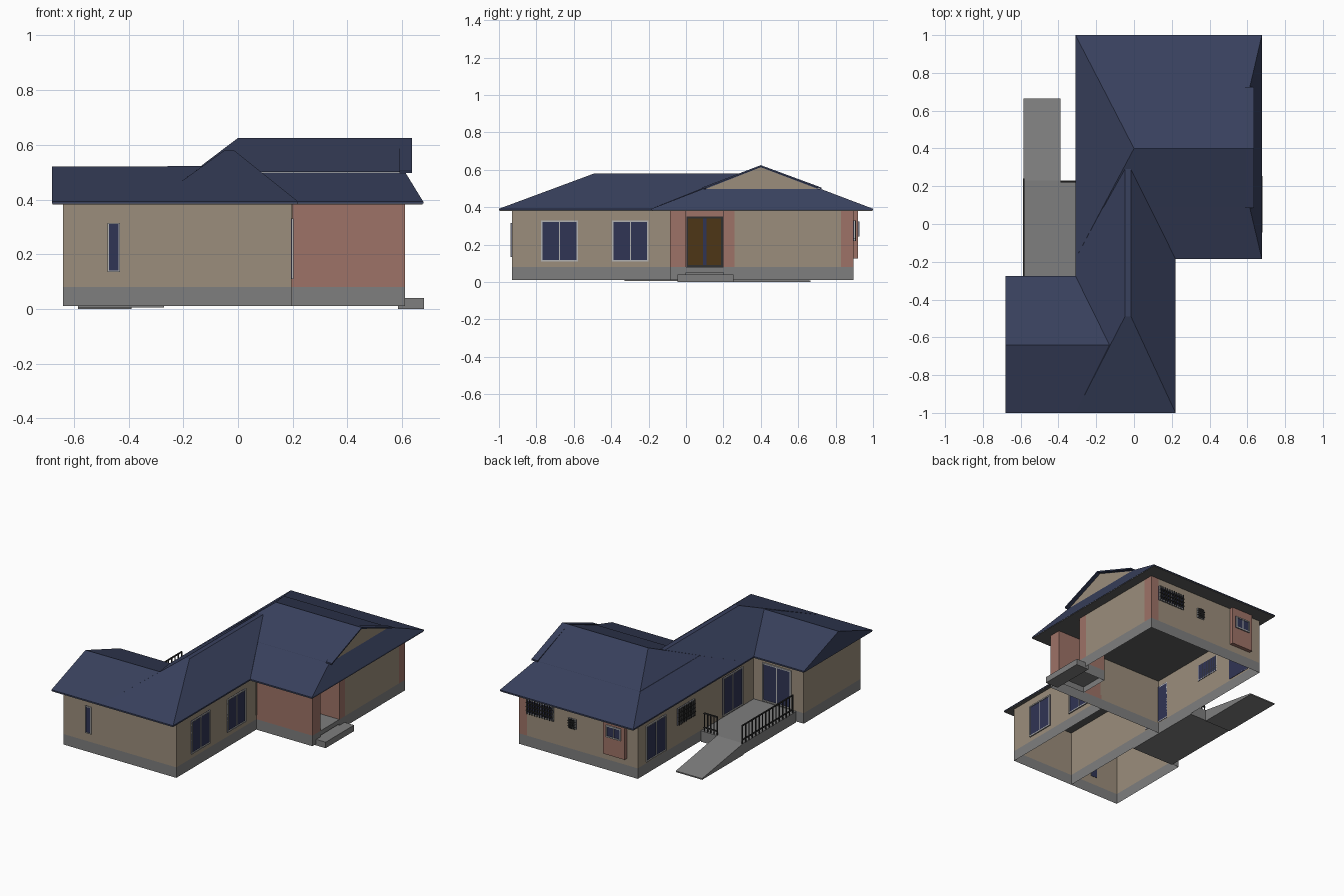
import bpy, bmesh

if "Cube" in bpy.data.objects:
    bpy.data.objects.remove(bpy.data.objects["Cube"])


def material(name, rgb):
    m = bpy.data.materials.new(name)
    m.diffuse_color = (*rgb, 1)
    m.use_nodes = True
    m.node_tree.nodes["Principled BSDF"].inputs["Base Color"].default_value = m.diffuse_color
    return m


NAVY = material("roof_navy", (0.04, 0.052, 0.11))
BEIGE = material("wall_beige", (0.33, 0.27, 0.2))
RED = material("wall_red", (0.34, 0.17, 0.135))
GREY = material("concrete", (0.21, 0.21, 0.21))
DARK = material("dark_metal", (0.03, 0.03, 0.03))
SOFFIT = material("soffit_grey", (0.11, 0.11, 0.11))
GLASS = material("glass", (0.03, 0.035, 0.09))
FRAME = material("frame", (0.45, 0.45, 0.45))
BROWN = material("door_brown", (0.075, 0.037, 0.008))


def finish(name, bm, mat):
    me = bpy.data.meshes.new(name)
    bm.to_mesh(me)
    bm.free()
    ob = bpy.data.objects.new(name, me)
    me.materials.append(mat)
    bpy.context.collection.objects.link(ob)
    return ob


def hull(name, pts, mat):
    bm = bmesh.new()
    for p in pts:
        bm.verts.new(p)
    r = bmesh.ops.convex_hull(bm, input=bm.verts[:])
    junk = [v for v in bm.verts if not v.link_faces]
    bmesh.ops.delete(bm, geom=junk, context='VERTS')
    bmesh.ops.dissolve_limit(bm, angle_limit=0.01, verts=bm.verts[:], edges=bm.edges[:])
    bmesh.ops.recalc_face_normals(bm, faces=bm.faces[:])
    return finish(name, bm, mat)


def boxes(name, specs, mat):
    """One object from several (x0, x1, y0, y1, z0, z1) boxes."""
    bm = bmesh.new()
    for x0, x1, y0, y1, z0, z1 in specs:
        vs = bmesh.ops.create_cube(bm, size=1)['verts']
        for v in vs:
            v.co = ((x0 + x1) / 2 + v.co.x * (x1 - x0),
                    (y0 + y1) / 2 + v.co.y * (y1 - y0),
                    (z0 + z1) / 2 + v.co.z * (z1 - z0))
    return finish(name, bm, mat)


def wall(name, pts, mat, z0=0.08, z1=0.387):
    """Thin wall following a plan line."""
    bm = bmesh.new()
    lo = [bm.verts.new((x, y, z0)) for x, y in pts]
    hi = [bm.verts.new((x, y, z1)) for x, y in pts]
    for i in range(len(pts) - 1):
        bm.faces.new((lo[i], lo[i + 1], hi[i + 1], hi[i]))
    return finish(name, bm, mat)


def rect(x0, x1, y0, y1, z):
    return [(x, y, z) for x in (x0, x1) for y in (y0, y1)]


def window(name, axis, pos, out, u0, u1, z0, z1, panes=2, bars=0, glass=GLASS, frame=FRAME, t=0.008):
    """Framed opening on the wall plane axis = pos, facing direction out."""
    def spec(a, b, c, d, depth):
        p = sorted((pos - out * 0.002, pos + out * depth))
        return (*p, a, b, c, d) if axis == 'x' else (a, b, *p, c, d)
    boxes(name + "_glass", [spec(u0, u1, z0, z1, 0.003)], glass)
    f = [spec(u0, u0 + t, z0, z1, 0.008), spec(u1 - t, u1, z0, z1, 0.008),
         spec(u0, u1, z0, z0 + t, 0.008), spec(u0, u1, z1 - t, z1, 0.008)]
    for i in range(1, panes):
        m = u0 + (u1 - u0) * i / panes
        f.append(spec(m - t / 3, m + t / 3, z0, z1, 0.006))
    boxes(name + "_frame", f, frame)
    if bars:
        g = []
        for i in range(bars + 1):
            m = u0 + t + (u1 - u0 - 2 * t) * i / bars
            g.append(spec(m - 0.002, m + 0.002, z0, z1, 0.014))
        for k in (0.25, 0.5, 0.75):
            m = z0 + (z1 - z0) * k
            g.append(spec(u0, u1, m - 0.002, m + 0.002, 0.014))
        boxes(name + "_bars", g, DARK)


# roofs
E0, E1, ZG = 0.385, 0.392, 0.5
eave = rect(-0.31, 0.677, -0.185, 1, E0) + rect(-0.31, 0.677, -0.185, 1, E1)
hull("main_lower_roof", eave + rect(-0.165, 0.612, 0.09, 0.72, ZG - 0.002), NAVY)
hull("main_upper_roof", rect(-0.165, 0.608, 0.09, 0.72, ZG) + [(0, 0.4, 0.625), (0.608, 0.4, 0.625)], NAVY)
hull("gable_wall", rect(0.6, 0.612, 0.1, 0.71, ZG - 0.004) + [(0.6, 0.4, 0.614), (0.612, 0.4, 0.614)], BEIGE)
for side, y in (("front", 0.085), ("back", 0.725)):
    hull("gable_overhang_" + side,
         [(x, yy, z + d) for x in (0.59, 0.635) for yy, z in ((y, 0.496), (0.4, 0.616)) for d in (0, 0.009)], NAVY)
ns_plan = [(-0.31, -1), (0.22, -1), (0.22, -0.185), (-0.31, 0.29)]
hull("middle_roof", [(x, y, z) for x, y in ns_plan for z in (E0, E1)]
     + rect(-0.048, -0.016, -0.49, 0.29, 0.581), NAVY)
hull("west_wing_roof", rect(-0.68, -0.31, -1, -0.275, E0) + rect(-0.68, -0.31, -1, -0.275, E1)
     + [(-0.68, -0.64, 0.52), (-0.13, -0.64, 0.522)], NAVY)
boxes("soffits", [(-0.308, 0.675, -0.183, 0.998, 0.381, 0.386),
                  (-0.308, 0.218, -0.998, -0.183, 0.381, 0.386),
                  (-0.678, -0.308, -0.998, -0.277, 0.381, 0.386)], SOFFIT)

# walls and grey plinth
XE, XM, XW, YB, YE, YF, YN, XD = 0.61, 0.195, -0.64, 0.895, -0.085, -0.93, -0.33, 0.41
entrance = [(XM, YE), (XE, YE), (XE, 0), (XD, 0), (XD, 0.2), (XE, 0.2), (XE, 0.26)]
corner = [(XE, 0.83), (XE, YB), (0.55, YB)]
rest = [(0.55, YB), (-0.27, YB), (-0.27, YN), (XW, YN), (XW, YF), (XM, YF), (XM, YE)]
side = [(XE, 0.26), (XE, 0.83)]
partitions = {"partition_west": [(-0.27, YN), (-0.27, YF)], "partition_middle": [(-0.27, YE), (XM, YE)]}
wall("entrance_wall", entrance, RED)
wall("corner_wall", corner, RED)
wall("outer_wall", rest, BEIGE)
wall("east_wall", side, BEIGE)
for n, p in partitions.items():
    wall(n, p, BEIGE)
    wall(n + "_plinth", p, GREY, 0.01, 0.08)
wall("plinth", entrance + side[1:] + corner[1:] + rest[1:], GREY, 0.01, 0.08)
boxes("corner_pipe", [(0.192, 0.2, -0.093, -0.085, 0.11, 0.385)], BEIGE)

# entrance
boxes("porch_floor", [(XD, XE, 0, 0.2, 0.05, 0.08)], GREY)
boxes("entrance_step", [(0.585, 0.68, -0.045, 0.255, 0, 0.04)], GREY)
window("front_door", 'x', XD, 1, 0.002, 0.198, 0.08, 0.35, 2, 0, BROWN, DARK, 0.01)
boxes("door_glass", [(XD, XD + 0.01, 0.09, 0.11, 0.09, 0.34)], GLASS)

# windows
window("east_window_a", 'x', XM, 1, -0.775, -0.578, 0.11, 0.33)
window("east_window_b", 'x', XM, 1, -0.395, -0.2, 0.11, 0.33)
window("front_window", 'y', YF, -1, -0.476, -0.432, 0.135, 0.315, 1, t=0.005)
window("back_barred_window", 'y', YB, 1, 0.35, 0.55, 0.23, 0.33, 2, 10)
window("back_small_window", 'y', YB, 1, 0.185, 0.24, 0.22, 0.285, 1, 4)
boxes("back_bay", [(-0.19, -0.03, 0.89, 0.92, 0.125, 0.382)], RED)
window("bay_window", 'y', 0.92, 1, -0.165, -0.055, 0.245, 0.325)
window("west_tall_window", 'x', -0.27, -1, 0.6, 0.81, 0.09, 0.33)
window("west_barred_window", 'x', -0.27, -1, 0.3, 0.48, 0.21, 0.32, 2, 9)
window("terrace_door_a", 'x', -0.27, -1, -0.21, 0.0, 0.085, 0.34)
window("terrace_door_b", 'y', YN, 1, -0.55, -0.335, 0.085, 0.34)

# terrace, ramp and railings
boxes("terrace", [(-0.585, -0.271, -0.329, 0.23, 0.005, 0.078)], GREY)
hull("ramp", rect(-0.585, -0.39, 0.23, 0.665, 0) + rect(-0.585, -0.39, 0.23, 0.231, 0.078)
     + rect(-0.585, -0.39, 0.66, 0.665, 0.008), GREY)
ZT, ZB = 0.195, 0.1
rails = [(-0.587, -0.579, -0.3, 0.24, z, z + 0.007) for z in (ZB, ZT)]
rails += [(-0.39, -0.29, 0.219, 0.227, z, z + 0.007) for z in (ZB, ZT)]
for i in range(16):
    y = -0.3 + 0.535 * i / 15
    rails.append((-0.586, -0.58, y, y + 0.006, 0.075, ZT))
for i in range(5):
    x = -0.39 + 0.094 * i / 4
    rails.append((x, x + 0.006, 0.22, 0.226, 0.075, ZT))
boxes("railings", rails, DARK)
